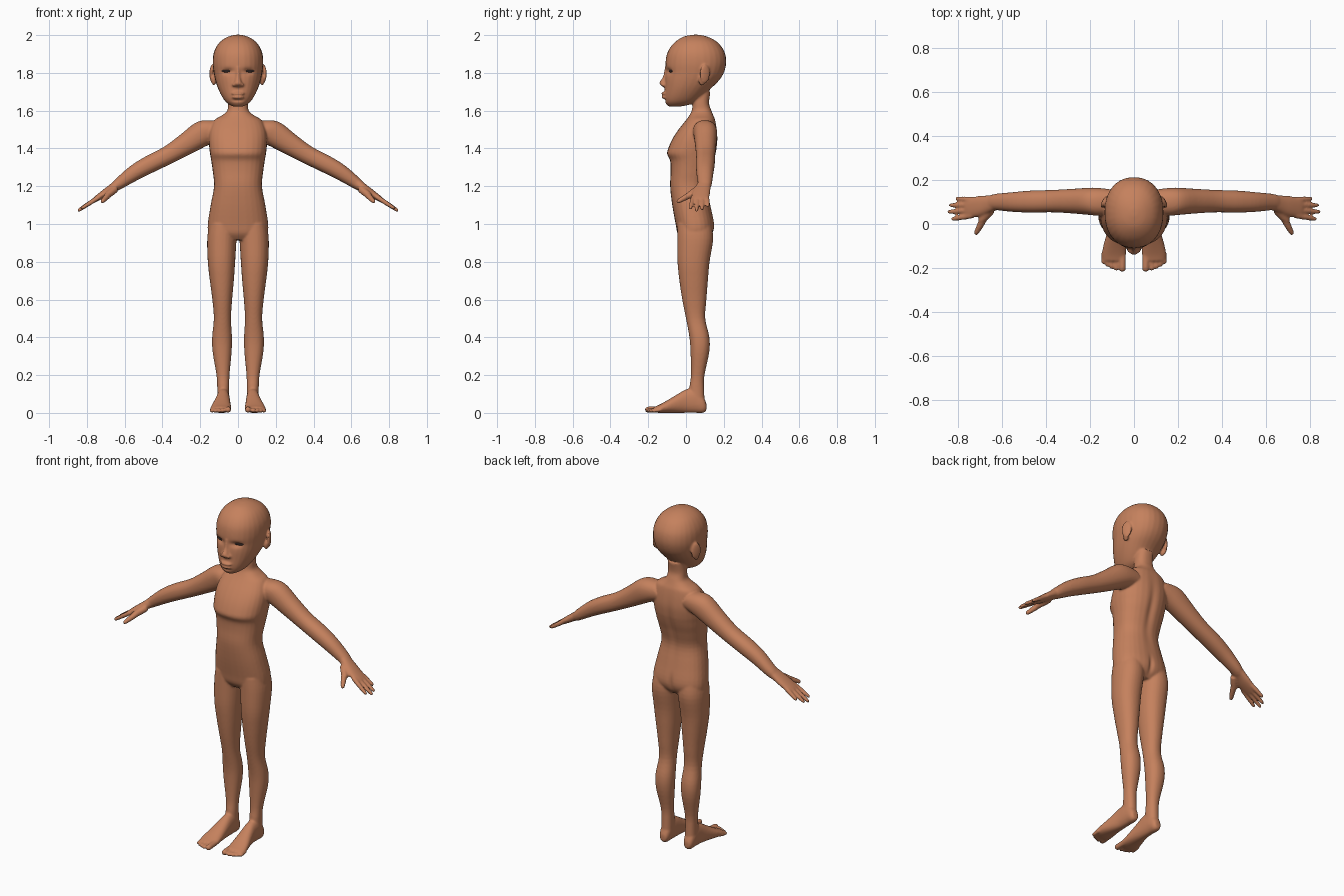
import bpy, bmesh, math
from mathutils import Vector, Matrix


def material(name, rgb):
    m = bpy.data.materials.new(name)
    m.diffuse_color = (*rgb, 1)
    return m


skin = material("skin", (0.56, 0.22, 0.11))
dark = material("dark_eye", (0.035, 0.022, 0.02))
bm = bmesh.new()


def loft(rings, power=2.2, seg=28, sub=4):
    """Closed skin through (centre, u, v) rings, smoothed between them."""
    out = []
    n = len(rings)
    for i in range(n - 1):
        p = [rings[max(0, min(n - 1, i + k))] for k in (-1, 0, 1, 2)]
        for s in range(sub + (i == n - 2)):
            t = s / sub
            out.append([0.5 * (2 * b + (c - a) * t + (2 * a - 5 * b + 4 * c - d) * t * t
                               + (3 * b - a - 3 * c + d) * t ** 3) for a, b, c, d in zip(*p)])
    loops = []
    for c, u, v in out:
        loop = []
        for k in range(seg):
            a = math.tau * k / seg
            x, y = math.cos(a), math.sin(a)
            x = math.copysign(abs(x) ** (2 / power), x)
            y = math.copysign(abs(y) ** (2 / power), y)
            loop.append(bm.verts.new(c + u * x + v * y))
        loops.append(loop)
    for a, b in zip(loops, loops[1:]):
        for k in range(seg):
            j = (k + 1) % seg
            bm.faces.new((a[k], a[j], b[j], b[k]))
    bm.faces.new(loops[0])
    bm.faces.new(loops[-1])


def upright(rows, side=1, **kw):
    """Rows of z, x0, x1, y0, y1."""
    loft([(Vector((side * (a + b) / 2, (c + d) / 2, z)), Vector(((b - a) / 2, 0, 0)),
           Vector((0, (d - c) / 2, 0))) for z, a, b, c, d in rows], **kw)


def lengthwise(rows, side):
    """Rows of y, x0, x1, z0, z1."""
    loft([(Vector((side * (a + b) / 2, y, (c + d) / 2)), Vector(((b - a) / 2, 0, 0)),
           Vector((0, 0, (d - c) / 2))) for y, a, b, c, d in rows])


def limb(rows, side):
    """Sloping arm rows of x, y, z, half depth, half thickness."""
    loft([(Vector((side * x, y, z)), Vector((0, a, 0)), Vector((side * 0.5 * b, 0, 0.86 * b)))
          for x, y, z, a, b in rows])


def digit(base, tip, r0, r1, side):
    """Finger or toe with a rounded end."""
    base, tip = [Vector((side * p[0], p[1], p[2])) for p in (base, tip)]
    d = (tip - base).normalized()
    u = d.cross(Vector((0, 0, 1))).normalized()
    v = d.cross(u)
    rings = []
    for t, r in ((0, r0), (0.4, r0), (0.8, r1), (0.93, r1 * 0.85), (1, r1 * 0.35)):
        rings.append((base.lerp(tip, t), u * r, v * r))
    loft(rings, power=2, seg=14)


def blob(centre, scale, turn=0):
    bmesh.ops.create_icosphere(bm, subdivisions=3, radius=1, matrix=Matrix.Translation(centre)
                               @ Matrix.Rotation(turn, 4, 'Z') @ Matrix.Diagonal((*scale, 1)))


def sym(rows, **kw):
    upright([(z, -w, w, a, b) for z, w, a, b in rows], **kw)


# torso and neck
sym([(1.70, .05, .035, .13), (1.64, .052, .035, .122), (1.60, .057, .03, .135),
     (1.575, .085, .018, .145), (1.55, .125, 0, .155), (1.50, .148, -.04, .164),
     (1.45, .154, -.072, .168), (1.40, .152, -.094, .164), (1.37, .148, -.1, .158),
     (1.335, .142, -.084, .148), (1.28, .134, -.081, .13), (1.2, .127, -.084, .113),
     (1.1, .145, -.073, .13), (1.0, .16, -.055, .15), (.95, .155, -.045, .14),
     (.915, .12, -.02, .11)], power=2.35)

# head
sym([(1.622, .025, -.09, -.03), (1.632, .047, -.102, .02), (1.65, .068, -.113, .06),
     (1.68, .088, -.115, .095), (1.72, .107, -.113, .135), (1.76, .12, -.112, .175),
     (1.80, .128, -.108, .2), (1.85, .134, -.109, .213), (1.90, .13, -.101, .208),
     (1.94, .114, -.08, .187), (1.97, .089, -.05, .157), (1.992, .052, -.012, .112),
     (2.002, .015, .035, .07)], power=2.2)

# nose and lips
sym([(1.83, .012, -.113, -.07), (1.78, .014, -.122, -.07), (1.752, .02, -.14, -.08),
     (1.738, .027, -.138, -.08), (1.724, .018, -.118, -.08)])
blob((0, -.112, 1.691), (.036, .02, .0085))
blob((0, -.112, 1.671), (.032, .019, .0095))

for s in (1, -1):
    # ears
    blob((s * .136, .1, 1.795), (.01, .03, .05), s * .45)
    blob((s * .128, .085, 1.76), (.012, .018, .028))
    # nostril wings
    blob((s * .021, -.118, 1.737), (.01, .014, .01))
    # legs
    upright([(1.0, .005, .152, -.045, .135), (.92, .008, .163, -.046, .144),
             (.8, .015, .16, -.045, .125), (.7, .022, .149, -.035, .116),
             (.6, .031, .136, -.02, .108), (.5, .037, .128, 0, .102),
             (.4, .032, .137, .018, .124), (.32, .034, .134, .024, .123),
             (.2, .045, .114, .026, .098), (.13, .046, .11, .018, .096),
             (.04, .046, .11, .02, .1)], side=s)
    # feet
    lengthwise([(.108, .062, .096, .012, .05), (.09, .05, .108, 0, .09), (.05, .045, .112, 0, .13),
                (0, .043, .115, 0, .124), (-.05, .04, .126, 0, .096), (-.1, .037, .14, 0, .066),
                (-.14, .036, .146, 0, .044), (-.168, .042, .14, .002, .032)], s)
    # toes
    for x, y, r in ((.053, -.217, .016), (.081, -.213, .0115), (.102, -.205, .011),
                    (.121, -.195, .0105), (.139, -.182, .010)):
        digit((x, -.13, r + .006), (x, y, r), r, r, s)
    # arms
    limb([(.09, .1, 1.5, .055, .055), (.15, .1, 1.492, .063, .066), (.2, .103, 1.472, .062, .068),
          (.28, .104, 1.42, .056, .058), (.37, .104, 1.365, .051, .049),
          (.47, .102, 1.315, .05, .047), (.55, .1, 1.27, .045, .042),
          (.63, .1, 1.214, .037, .031), (.66, .094, 1.192, .034, .024)], s)
    # palms
    limb([(.62, .1, 1.22, .034, .03), (.67, .088, 1.187, .042, .023), (.71, .08, 1.16, .047, .02),
          (.75, .075, 1.134, .046, .015), (.765, .075, 1.124, .042, .012)], s)
    # fingers and thumbs
    for y0, tip in ((.111, (.812, .116, 1.092)), (.088, (.842, .085, 1.075)),
                    (.063, (.85, .055, 1.068)), (.038, (.832, .022, 1.08))):
        digit((.735, y0, 1.143), tip, .0125, .0105, s)
    digit((.65, .065, 1.185), (.7, .008, 1.145), .02, .018, s)
    digit((.68, .03, 1.16), (.722, -.048, 1.115), .016, .0125, s)

# fuse all parts into one smooth skin
bmesh.ops.recalc_face_normals(bm, faces=bm.faces[:])
parts = bpy.data.meshes.new("body_parts")
bm.to_mesh(parts)
bm.free()
body = bpy.data.objects.new("body", parts)
bpy.context.collection.objects.link(body)
mod = body.modifiers.new("fuse", 'REMESH')
mod.mode = 'VOXEL'
mod.voxel_size = 0.0055
mod = body.modifiers.new("soften", 'SMOOTH')
mod.factor = 0.5
mod.iterations = 6
bpy.context.view_layer.update()
mesh = bpy.data.meshes.new_from_object(body.evaluated_get(bpy.context.evaluated_depsgraph_get()))
body.modifiers.clear()
body.data = mesh

# soft hollows: eye sockets, chin crease, back groove (centre, spread, y shift)
hollows = [((.055, -.1, 1.808), (.03, .05, .015), .014), ((0, -.11, 1.655), (.03, .03, .008), .006),
           ((0, .16, 1.3), (.02, .06, .16), -.01), ((0, .15, .98), (.014, .06, .05), -.01)]
for v in mesh.vertices:
    p = Vector((abs(v.co.x), v.co.y, v.co.z))
    for c, w, shift in hollows:
        d = sum(((p[i] - c[i]) / w[i]) ** 2 for i in range(3))
        if d < 9:
            v.co.y += shift * math.exp(-d)
mesh.materials.clear()
mesh.materials.append(skin)
for f in mesh.polygons:
    f.use_smooth = True
mesh.update()
bpy.context.view_layer.update()

# eyes: narrow dark slits set on the face
for s, name in ((1, "left_eye"), (-1, "right_eye")):
    hit, loc, _, _ = body.ray_cast(Vector((s * .062, -1, 1.81)), Vector((0, 1, 0)))
    bpy.ops.mesh.primitive_uv_sphere_add(segments=20, ring_count=10, radius=1,
                                         location=loc if hit else (s * .062, -.085, 1.81))
    eye = bpy.context.object
    eye.name = name
    eye.scale = (.027, .0045, .0075)
    eye.rotation_euler = (0, 0, s * .35)
    eye.data.materials.append(dark)
    bpy.ops.object.shade_smooth()
